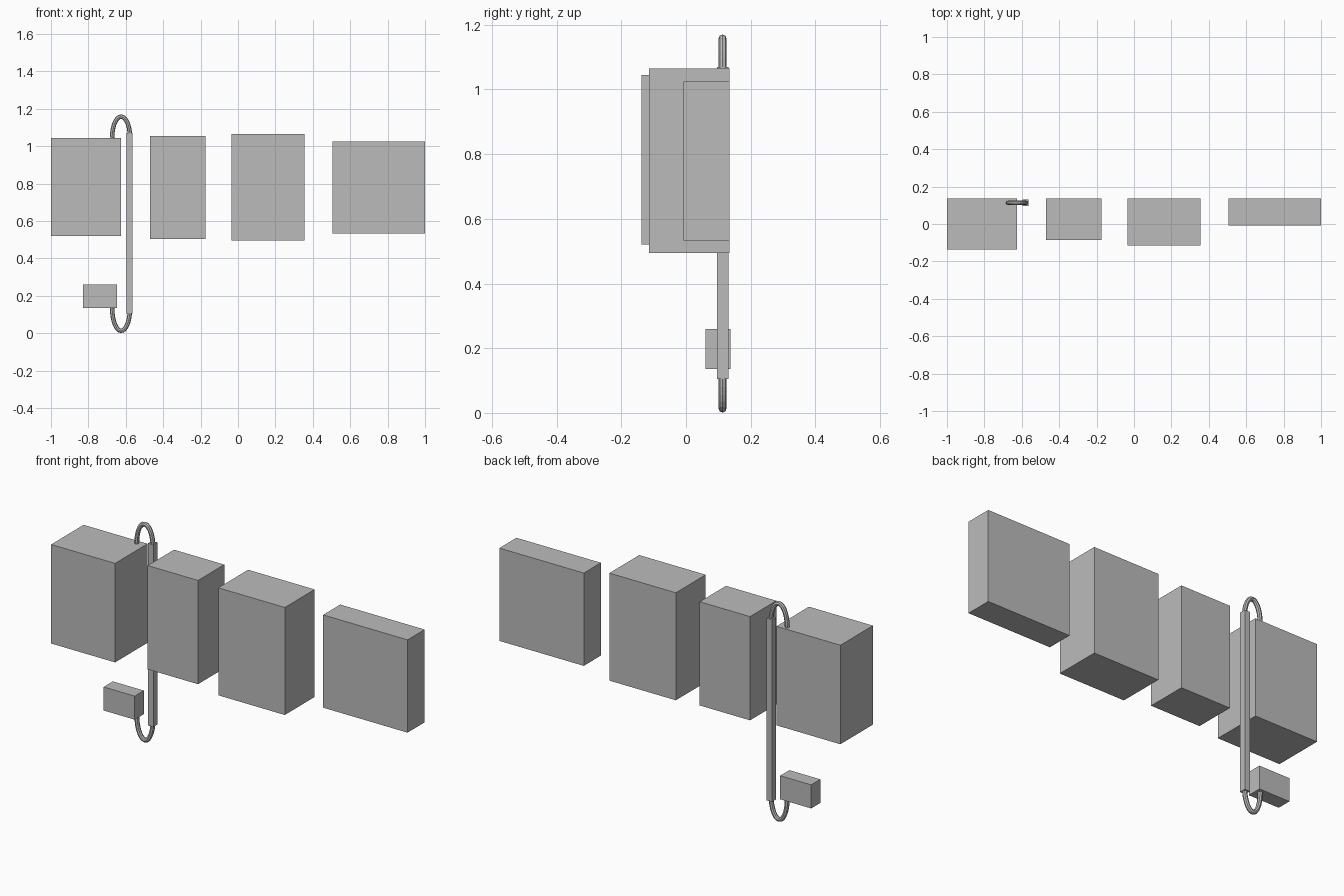
import bpy
import math
from mathutils import Vector

cube = bpy.data.objects.get("Cube")
if cube:
    bpy.data.objects.remove(cube, do_unlink=True)

# Single painted-metal colour
grey = bpy.data.materials.new("plain_grey")
grey.use_nodes = True
grey.diffuse_color = (0.5, 0.5, 0.5, 1)
grey.node_tree.nodes["Principled BSDF"].inputs["Base Color"].default_value = (0.5, 0.5, 0.5, 1)


def box(name, low, high):
    """Flat-sided box between two corners."""
    low, high = Vector(low), Vector(high)
    bpy.ops.mesh.primitive_cube_add(size=1, location=(low + high) / 2)
    ob = bpy.context.object
    ob.name = name
    ob.scale = high - low
    bpy.ops.object.transform_apply(location=False, rotation=False, scale=True)
    ob.data.materials.append(grey)


def bent_pipe(name, base_z, height, steps=14):
    """Half-ellipse pipe joining the conduit to a cabinet."""
    centre_x, half_span, y = -0.625, 0.048, 0.113
    curve = bpy.data.curves.new(name, 'CURVE')
    curve.dimensions = '3D'
    curve.bevel_depth = 0.012
    curve.bevel_resolution = 2
    curve.use_fill_caps = True
    path = curve.splines.new('POLY')
    path.points.add(steps)
    for i, point in enumerate(path.points):
        a = math.pi * i / steps
        point.co = (centre_x + half_span * math.cos(a), y,
                    base_z + height * math.sin(a), 1)
    path.use_smooth = False
    ob = bpy.data.objects.new(name, curve)
    bpy.context.collection.objects.link(ob)
    curve.materials.append(grey)
    bpy.ops.object.select_all(action='DESELECT')
    ob.select_set(True)
    bpy.context.view_layer.objects.active = ob
    bpy.ops.object.convert(target='MESH')


# Row of wall cabinets with a shared back plane
box("cabinet_right", (-1.0, -0.137, 0.52), (-0.625, 0.135, 1.045))
box("cabinet_mid_right", (-0.47, -0.085, 0.505), (-0.175, 0.135, 1.055))
box("cabinet_mid_left", (-0.035, -0.115, 0.495), (0.355, 0.135, 1.065))
box("cabinet_left", (0.505, -0.008, 0.533), (1.0, 0.135, 1.025))

# Small junction box and the conduit that feeds it
box("junction_box", (-0.83, 0.06, 0.135), (-0.648, 0.137, 0.26))
box("conduit", (-0.596, 0.096, 0.105), (-0.564, 0.131, 1.07))
bent_pipe("upper_bend", 1.045, 0.113)
bent_pipe("lower_bend", 0.135, -0.122)
